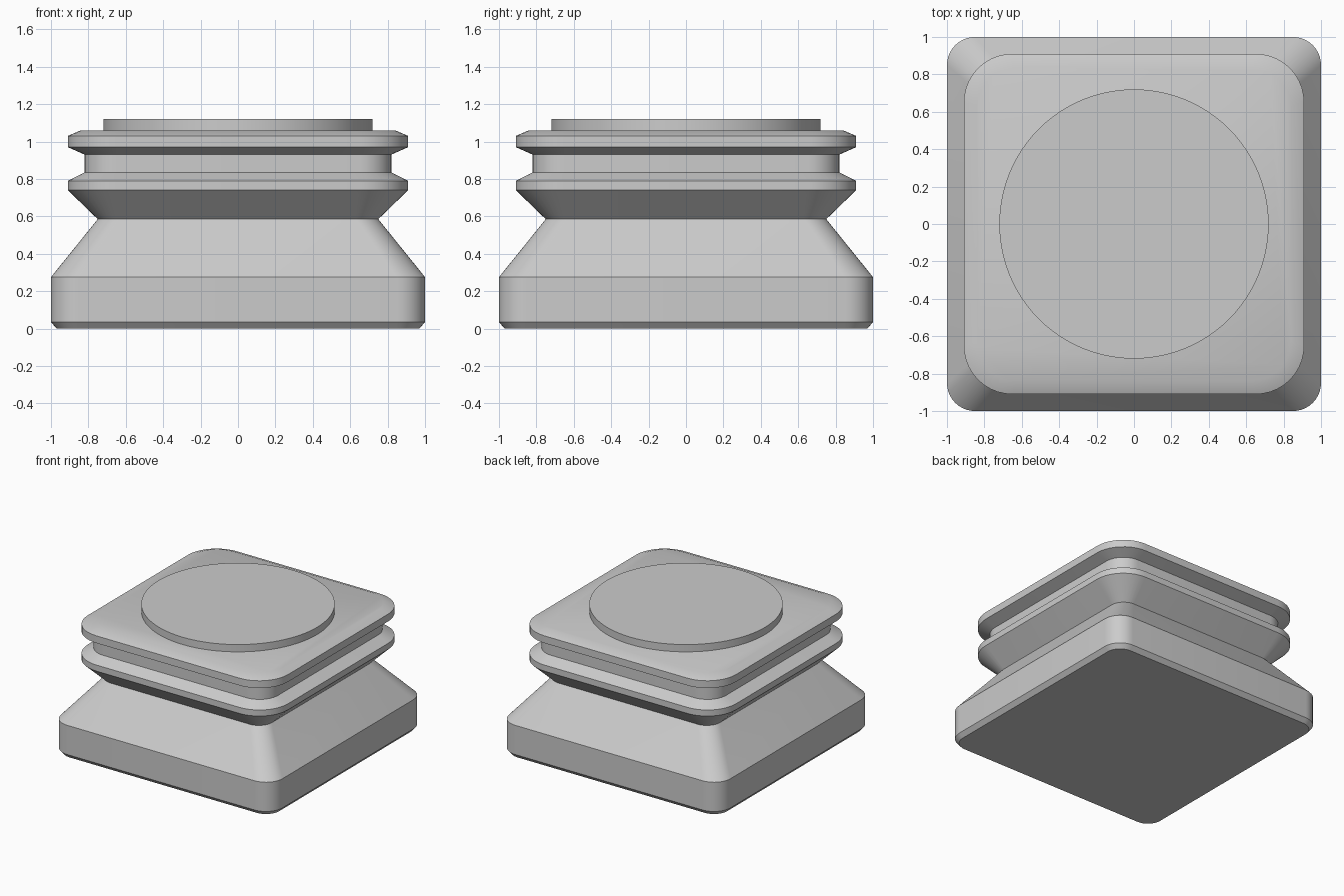
import bpy, bmesh
from math import sin, cos, pi, radians

cube = bpy.data.objects.get("Cube")
if cube:
    bpy.data.objects.remove(cube, do_unlink=True)

grey = bpy.data.materials.new("plain_grey")
grey.use_nodes = True
colour = (0.6, 0.6, 0.6, 1)
grey.diffuse_color = colour
grey.node_tree.nodes["Principled BSDF"].inputs["Base Color"].default_value = colour

CORNER_STEPS = 10


def rounded_square(half, radius):
    """Outline of a square with rounded corners, counter-clockwise."""
    points = []
    for quarter in range(4):
        mid = pi / 4 + quarter * pi / 2
        cx = (half - radius) * (1 if cos(mid) > 0 else -1)
        cy = (half - radius) * (1 if sin(mid) > 0 else -1)
        for step in range(CORNER_STEPS + 1):
            a = (quarter + step / CORNER_STEPS) * pi / 2
            points.append((cx + radius * cos(a), cy + radius * sin(a)))
    return points


def circle(radius, count=96):
    return [(radius * cos(2 * pi * i / count), radius * sin(2 * pi * i / count))
            for i in range(count)]


def loft(name, sections):
    """Skin a closed solid through (outline, height) sections."""
    bm = bmesh.new()
    rings = [[bm.verts.new((x, y, z)) for x, y in outline] for outline, z in sections]
    count = len(rings[0])
    for low, high in zip(rings, rings[1:]):
        for i in range(count):
            j = (i + 1) % count
            bm.faces.new((low[i], low[j], high[j], high[i]))
    bm.faces.new(rings[0][::-1])
    bm.faces.new(rings[-1])
    mesh = bpy.data.meshes.new(name)
    bm.to_mesh(mesh)
    bm.free()
    mesh.materials.append(grey)
    obj = bpy.data.objects.new(name, mesh)
    bpy.context.collection.objects.link(obj)
    bpy.ops.object.select_all(action='DESELECT')
    obj.select_set(True)
    bpy.context.view_layer.objects.active = obj
    bpy.ops.object.shade_smooth_by_angle(angle=radians(30))
    return obj


# Body profile: half width, corner radius, height
profile = [
    (0.97, 0.12, 0.0), (1.0, 0.15, 0.035), (1.0, 0.15, 0.275),      # plinth
    (0.75, 0.12, 0.585),                                            # waist
    (0.91, 0.26, 0.74), (0.91, 0.26, 0.79),                         # lower flange
    (0.82, 0.17, 0.835), (0.82, 0.17, 0.93),                        # neck
    (0.91, 0.26, 0.97), (0.91, 0.26, 1.03), (0.84, 0.21, 1.06),     # upper flange
]
loft("pedestal_body", [(rounded_square(h, r), z) for h, r, z in profile])

# Raised round seat on top
loft("round_top_disc", [(circle(0.72), 1.05), (circle(0.72), 1.12)])
